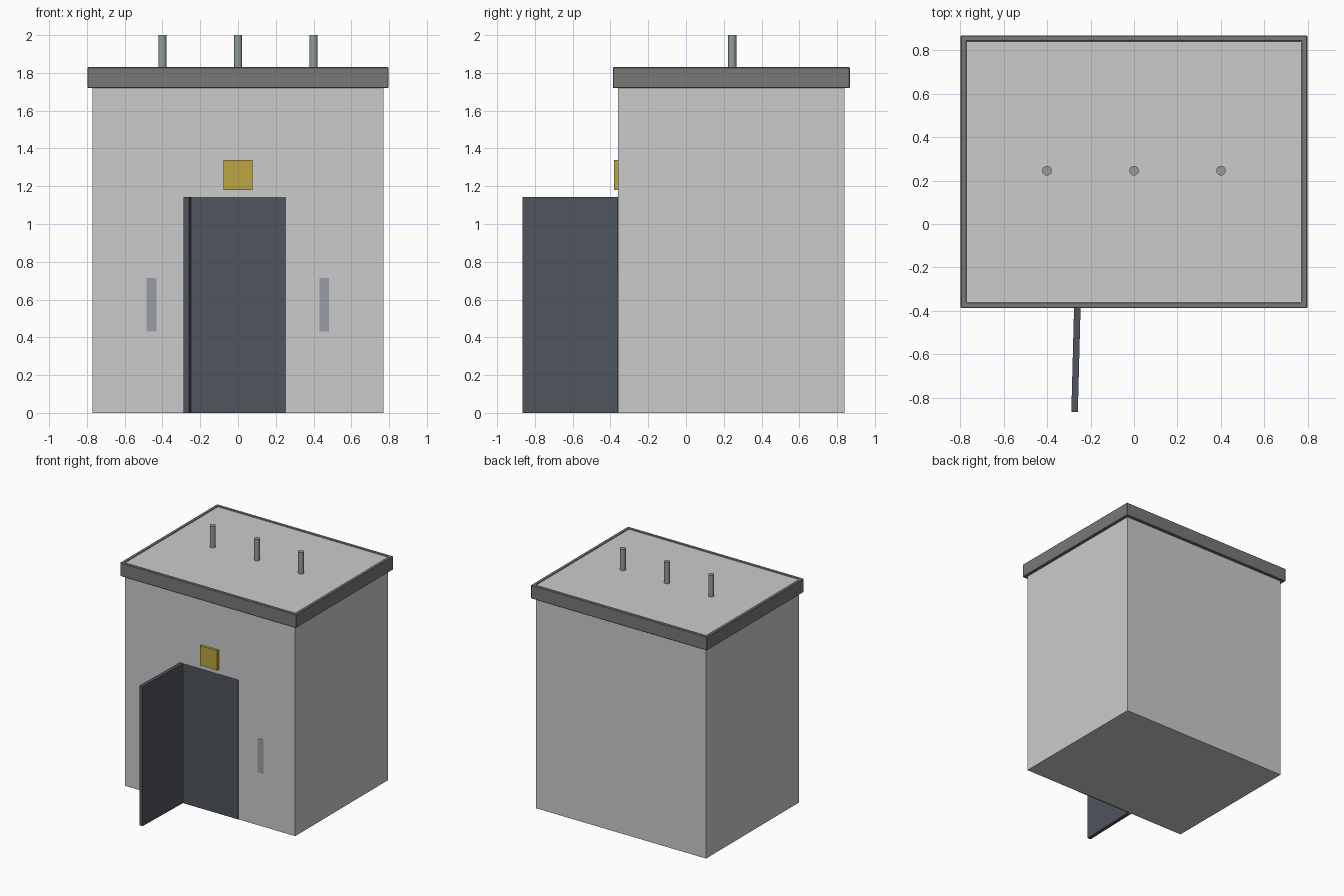
import bpy, bmesh, math
from mathutils import Matrix, Vector

if "Cube" in bpy.data.objects:
    bpy.data.objects.remove(bpy.data.objects["Cube"])


def material(name, r, g, b, a=1.0):
    m = bpy.data.materials.new(name)
    m.diffuse_color = (r, g, b, a)
    m.use_nodes = True
    m.node_tree.nodes["Principled BSDF"].inputs["Base Color"].default_value = m.diffuse_color
    return m


def finish(name, bm, mat=None):
    bmesh.ops.recalc_face_normals(bm, faces=bm.faces)
    me = bpy.data.meshes.new(name)
    bm.to_mesh(me)
    bm.free()
    ob = bpy.data.objects.new(name, me)
    bpy.context.collection.objects.link(ob)
    if mat:
        me.materials.append(mat)
    return ob


def box(name, lo, hi, mat=None):
    lo, hi = Vector(lo), Vector(hi)
    bm = bmesh.new()
    bmesh.ops.create_cube(bm, size=1, matrix=Matrix.Translation((lo + hi) / 2)
                          @ Matrix.Diagonal((*(hi - lo), 1)))
    return finish(name, bm, mat)


trim_grey = material("trim_grey", 0.19, 0.19, 0.18)
door_blue = material("door_blue", 0.08, 0.09, 0.11)
sign_yellow = material("sign_yellow", 0.50, 0.38, 0.05)
slit_grey = material("slit_grey", 0.32, 0.34, 0.38)
pipe_grey = material("pipe_grey", 0.30, 0.34, 0.32)

FRONT, BACK, HALF = -0.36, 0.84, 0.77

# Main block, with its top forming the flat roof
box("body", (-HALF, FRONT, 0), (HALF, BACK, 1.825))

# Overhanging band around the roof: rectangular section swept round the walls
bm = bmesh.new()
sections = []
for out, z in ((0, 1.72), (0.027, 1.72), (0.027, 1.83), (0, 1.83)):
    sections.append([bm.verts.new((sx * (HALF + out),
                                   BACK + out if sy > 0 else FRONT - out, z))
                     for sx, sy in ((-1, -1), (1, -1), (1, 1), (-1, 1))])
for i, a in enumerate(sections):
    b = sections[(i + 1) % 4]
    for j in range(4):
        k = (j + 1) % 4
        bm.faces.new((a[j], a[k], b[k], b[j]))
band = finish("roof_band", bm, trim_grey)
bevel = band.modifiers.new("soft_edges", "BEVEL")
bevel.width = 0.003
bevel.segments = 1

# Doorway panel and the open door leaf hinged on its left side
box("doorway", (-0.25, FRONT - 0.002, 0), (0.255, FRONT + 0.01, 1.142), door_blue)
leaf = box("door_leaf", (-0.015, -0.505, 0), (0.015, 0, 1.142), door_blue)
leaf.location = (-0.26, FRONT, 0)
leaf.rotation_euler.z = math.radians(-1.5)

# Sign above the door
box("sign", (-0.078, FRONT - 0.021, 1.18), (0.078, FRONT, 1.34), sign_yellow)

# Narrow slits either side of the door
for side, x in (("left", -0.458), ("right", 0.457)):
    box("slit_" + side, (x - 0.026, FRONT - 0.002, 0.432),
        (x + 0.026, FRONT + 0.01, 0.713), slit_grey)

# Roof pipes
for i, x in enumerate((-0.4, 0, 0.4)):
    bpy.ops.mesh.primitive_cylinder_add(vertices=16, radius=0.022, depth=0.18,
                                        location=(x, 0.245, 1.91))
    pipe = bpy.context.object
    pipe.name = f"roof_pipe_{i + 1}"
    pipe.data.materials.append(pipe_grey)
    bpy.ops.object.shade_smooth_by_angle()
